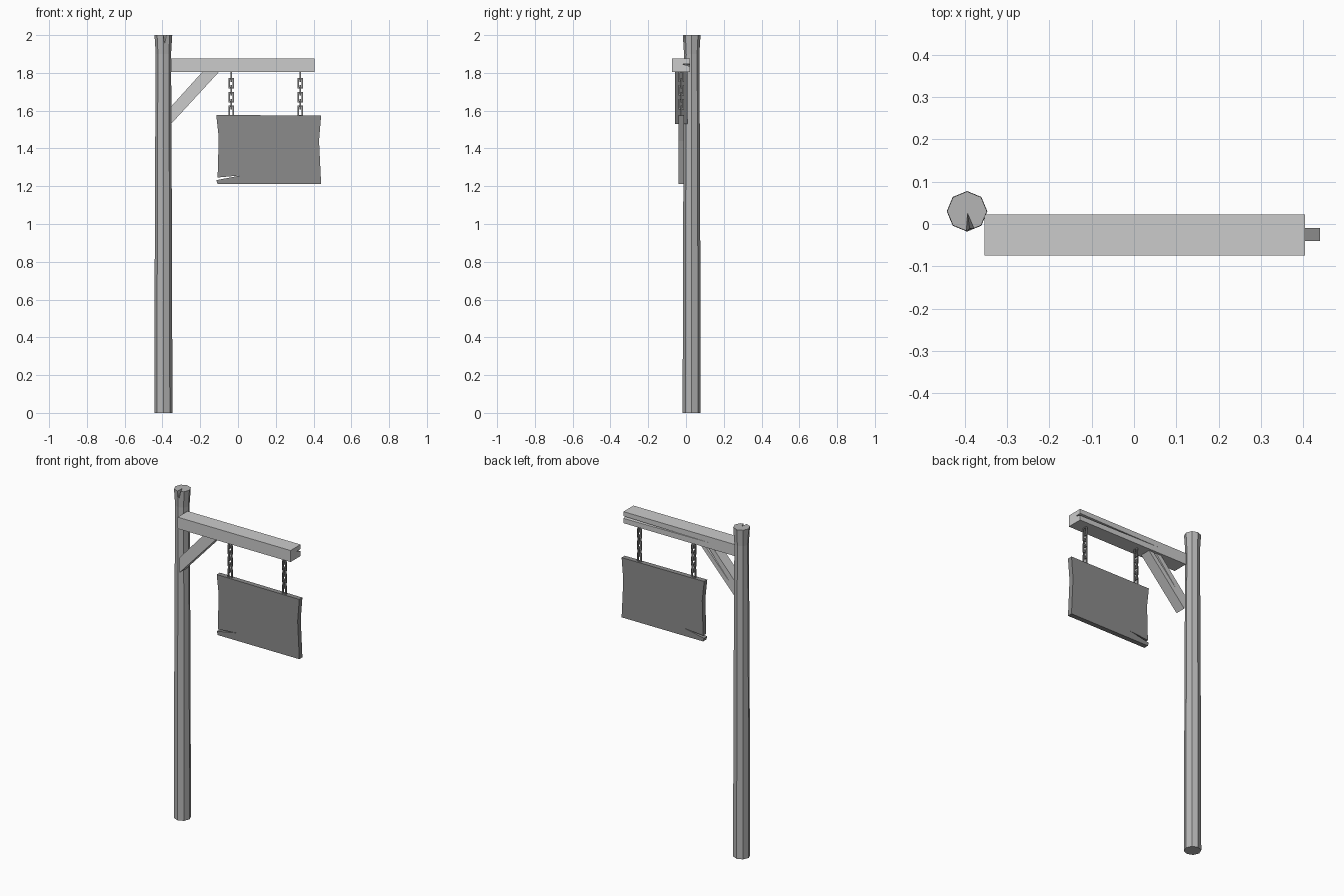
import bpy, bmesh, math
from mathutils import Vector

if "Cube" in bpy.data.objects:
    bpy.data.objects.remove(bpy.data.objects["Cube"])


def material(name, v):
    m = bpy.data.materials.new(name)
    m.diffuse_color = (v, v, v, 1)
    m.use_nodes = True
    m.node_tree.nodes["Principled BSDF"].inputs["Base Color"].default_value = m.diffuse_color
    return m


POST = material("post wood grey", 0.46)
BEAM = material("beam wood pale grey", 0.60)
BOARD = material("board dark grey", 0.26)
IRON = material("chain grey", 0.28)


def finish(bm, name, mat=None):
    bmesh.ops.recalc_face_normals(bm, faces=bm.faces)
    me = bpy.data.meshes.new(name)
    bm.to_mesh(me)
    bm.free()
    ob = bpy.data.objects.new(name, me)
    bpy.context.collection.objects.link(ob)
    if mat:
        me.materials.append(mat)
    return ob


def prism(name, outline, y0, y1, mat):
    """Extrude an x-z outline from y0 to y1."""
    bm = bmesh.new()
    a = [bm.verts.new((x, y0, z)) for x, z in outline]
    b = [bm.verts.new((x, y1, z)) for x, z in outline]
    bm.faces.new(a)
    bm.faces.new(b[::-1])
    for i in range(len(a)):
        j = (i + 1) % len(a)
        bm.faces.new((a[j], a[i], b[i], b[j]))
    return finish(bm, name, mat)


def carve(ob, points):
    """Cut a wedge-shaped crack, the hull of a few points."""
    bm = bmesh.new()
    for p in points:
        bm.verts.new(p)
    bmesh.ops.convex_hull(bm, input=bm.verts)
    cutter = finish(bm, "crack_cutter")
    cutter.hide_render = True
    mod = ob.modifiers.new("crack", 'BOOLEAN')
    mod.operation, mod.solver, mod.object = 'DIFFERENCE', 'EXACT', cutter
    bpy.context.view_layer.objects.active = ob
    bpy.ops.object.modifier_apply(modifier=mod.name)
    bpy.data.objects.remove(cutter)


# Eight-sided post, slimmer near the top with a flared head
bm = bmesh.new()
rings = []
for z, r in [(0, .048), (0.9, .0455), (1.6, .0425), (1.9, .0405), (2.0, .047)]:
    rings.append([bm.verts.new((-.395 + r * math.cos(i * math.pi / 4),
                                .030 + r * math.sin(i * math.pi / 4), z)) for i in range(8)])
for lo, hi in zip(rings, rings[1:]):
    for i in range(8):
        j = (i + 1) % 8
        bm.faces.new((lo[i], lo[j], hi[j], hi[i]))
bm.faces.new(rings[0][::-1])
bm.faces.new(rings[-1])
post = finish(bm, "post", POST)
carve(post, [(-.395, .034, 2.01), (-.399, -.03, 2.01), (-.368, -.03, 2.01), (-.386, -.03, 1.93)])

# Beam with a long split in its back face
beam = prism("beam", [(-.354, 1.805), (.405, 1.805), (.405, 1.875), (-.354, 1.875)],
             -.074, .022, BEAM)
carve(beam, [(.42, .03, 1.848), (.42, .03, 1.832), (.42, -.018, 1.846), (-.2, .024, 1.84)])

# Diagonal brace, also split at the back
brace = prism("brace", [(-.354, 1.53), (-.10, 1.806), (-.188, 1.806), (-.354, 1.622)],
              -.058, .008, BEAM)
carve(brace, [(-.11, .012, 1.83), (-.125, .012, 1.84), (-.12, -.015, 1.835), (-.30, .0085, 1.63)])

# Hanging board with bowed ends and a split at the lower left
prism("sign_board", [(-.108, 1.211), (.440, 1.211), (.429, 1.44), (.440, 1.574), (-.115, 1.577),
                     (-.102, 1.46), (-.108, 1.246), (.02, 1.258), (-.115, 1.232)],
      -.040, -.010, BOARD)


# Chains of rectangular links, every other link turned a quarter
def add_link(bm, x, y, z, turned):
    loops = []
    for inset, d in [(0, -.004), (0, .004), (.0075, .004), (.0075, -.004)]:
        w, h = .0145 - inset, .028 - inset
        loop = []
        for sx, sz in [(-1, -1), (1, -1), (1, 1), (-1, 1)]:
            a, b = (d, sx * w) if turned else (sx * w, d)
            loop.append(bm.verts.new((x + a, y + b, z + sz * h)))
        loops.append(loop)
    for k in range(4):
        p, q = loops[k], loops[(k + 1) % 4]
        for i in range(4):
            j = (i + 1) % 4
            bm.faces.new((p[i], p[j], q[j], q[i]))


for name, x in [("left_chain", -.035), ("right_chain", .33)]:
    bm = bmesh.new()
    for i in range(6):
        add_link(bm, x, -.025, 1.781 - i * .0365, i % 2 == 0)
    finish(bm, name, IRON)
